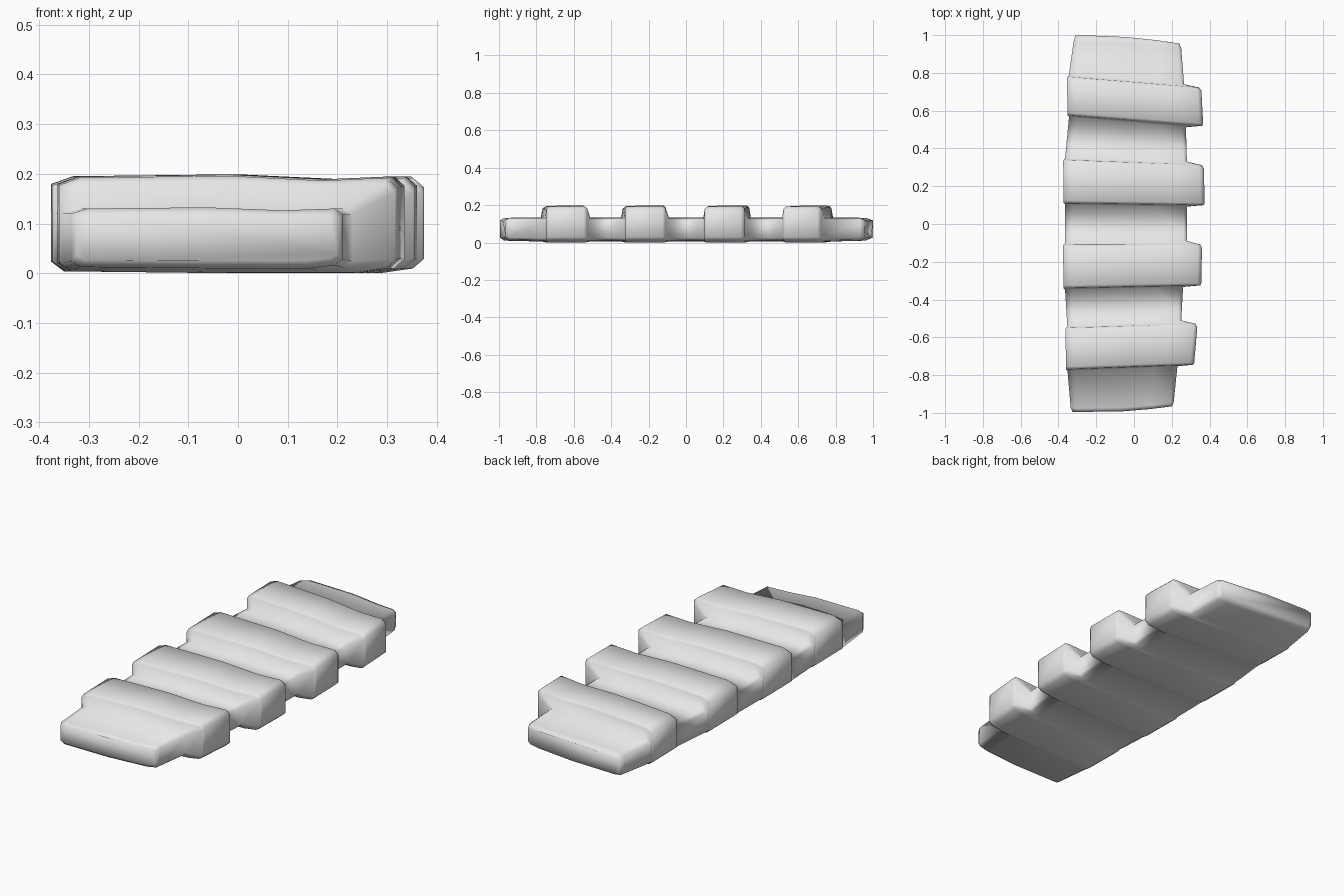
import bpy, bmesh

cube = bpy.data.objects.get("Cube")
if cube:
    bpy.data.objects.remove(cube, do_unlink=True)

# One flat grey for the whole slab
grey = bpy.data.materials.new("light_grey")
grey.use_nodes = True
grey.diffuse_color = (0.8, 0.8, 0.8, 1)
grey.node_tree.nodes["Principled BSDF"].inputs["Base Color"].default_value = grey.diffuse_color

LOW, HIGH = 0.13, 0.192

# Cross-section outline: share of width, share of height
OUTLINE = [(0, 0.12), (0.035, 0.02), (0.5, 0), (0.88, 0), (0.97, 0.05), (1, 0.15),
           (1, 0.9), (0.97, 1), (0.78, 0.97), (0.5, 1.02), (0.06, 1), (0, 0.92)]

# Ridges: front y left/right, back y left/right, left x, right x front/back
RIDGES = [(-0.77, -0.745, -0.55, -0.54, -0.36, 0.315, 0.335),
          (-0.34, -0.325, -0.11, -0.12, -0.373, 0.352, 0.36),
          (0.11, 0.10, 0.34, 0.30, -0.372, 0.37, 0.37),
          (0.575, 0.52, 0.78, 0.71, -0.352, 0.362, 0.357)]
# Right-hand edge of the low slab in front of and behind each ridge
LOW_RIGHT = [(0.23, 0.25), (0.26, 0.28), (0.28, 0.28), (0.275, 0.265)]


def station(yl, yr, xl, xr, top, bottom=0.005):
    return dict(yl=yl, yr=yr, xl=xl, xr=xr, top=top, bottom=bottom)


# Stations from the front end to the back end
stations = [station(-0.995, -0.965, -0.325, 0.2, 0.118, 0.025),
            station(-0.975, -0.945, -0.335, 0.21, LOW, 0.01)]
for (fl, fr, bl, br, xl, xf, xb), (rf, rb) in zip(RIDGES, LOW_RIGHT):
    stations += [station(fl - 0.008, fr - 0.008, xl + 0.008, rf, LOW),
                 station(fl, fr, xl, xf, HIGH - 0.012, 0.002),
                 station(fl + 0.015, fr + 0.012, xl, xf + 0.004, HIGH, 0),
                 station(bl - 0.006, br - 0.006, xl - 0.003, xb, HIGH + 0.003, 0),
                 station(bl, br + 0.012, xl, xb - 0.01, HIGH - 0.008, 0.002),
                 station(bl + 0.008, br + 0.03, xl + 0.007, rb, LOW)]
stations += [station(0.965, 0.93, -0.32, 0.25, LOW, 0.01),
             station(1.0, 0.955, -0.31, 0.24, 0.118, 0.025)]

# Loft the slab through all the stations
bm = bmesh.new()
rings = []
for s in stations:
    ring = []
    for u, v in OUTLINE:
        # the two ends bow slightly
        bow = 0.012 * (4 * u * (1 - u)) if abs(s["yl"]) > 0.95 else 0
        y = s["yl"] + (s["yr"] - s["yl"]) * u + (bow if s["yl"] > 0 else -bow)
        ring.append(bm.verts.new((s["xl"] + (s["xr"] - s["xl"]) * u, max(-0.995, min(1.0, y)),
                                  s["bottom"] + (s["top"] - s["bottom"]) * v)))
    rings.append(ring)
count = len(OUTLINE)
for a, b in zip(rings, rings[1:]):
    for i in range(count):
        j = (i + 1) % count
        bm.faces.new((a[i], a[j], b[j], b[i]))
bm.faces.new(rings[0])
bm.faces.new(rings[-1])
bmesh.ops.recalc_face_normals(bm, faces=bm.faces)

mesh = bpy.data.meshes.new("ridged_slab")
bm.to_mesh(mesh)
bm.free()
mesh.materials.append(grey)
slab = bpy.data.objects.new("ridged_slab", mesh)
bpy.context.collection.objects.link(slab)
bpy.context.view_layer.objects.active = slab
slab.select_set(True)
bpy.ops.object.shade_smooth()
